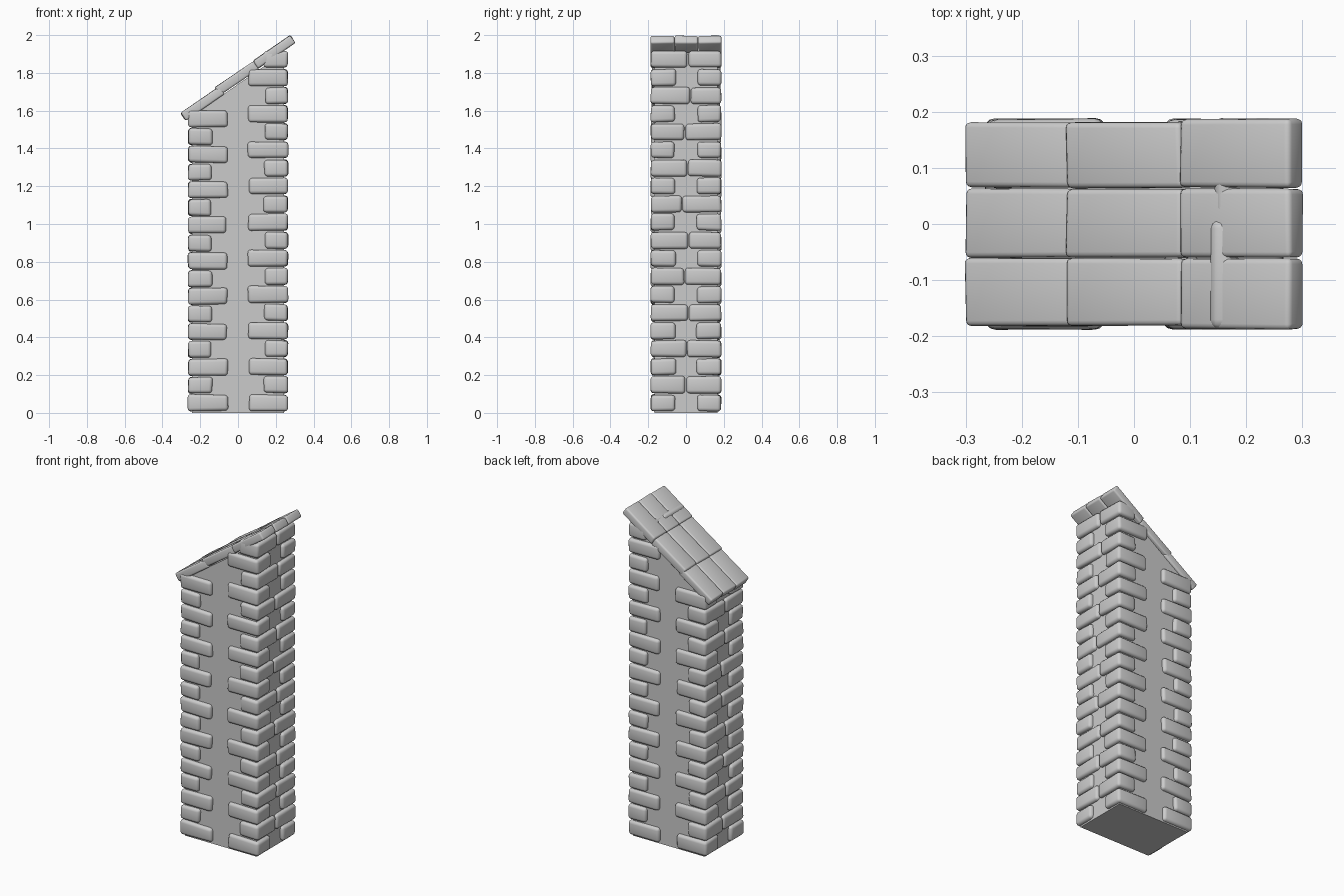
import bpy, bmesh, math, random
from mathutils import Vector, Matrix

if "Cube" in bpy.data.objects:
    bpy.data.objects.remove(bpy.data.objects["Cube"])

random.seed(7)
CORE_X, CORE_Y = 0.243, 0.167
OUT_X, OUT_Y = 0.267, 0.189


def finish(bm, name, bevel=0.0, segments=3):
    """Round the edges, shade and link the part."""
    bmesh.ops.recalc_face_normals(bm, faces=bm.faces[:])
    if bevel:
        bmesh.ops.bevel(bm, geom=bm.edges[:], offset=bevel, segments=segments,
                        profile=0.5, affect='EDGES', clamp_overlap=True)
    mesh = bpy.data.meshes.new(name)
    bm.to_mesh(mesh)
    bm.free()
    ob = bpy.data.objects.new(name, mesh)
    bpy.context.collection.objects.link(ob)
    bpy.context.view_layer.objects.active = ob
    ob.select_set(True)
    if bevel:
        bpy.ops.object.shade_smooth_by_angle(angle=math.radians(40))
    ob.select_set(False)


def add_block(bm, lo, hi, jitter, matrix=Matrix.Identity(4)):
    """Box between two corners, each vertex pulled slightly inward."""
    lo, hi = Vector(lo), Vector(hi)
    mid, size = (lo + hi) / 2, hi - lo
    for v in bmesh.ops.create_cube(bm, size=1.0)['verts']:
        p = Vector([c * s for c, s in zip(v.co, size)])
        p = Vector([c - math.copysign(random.uniform(0, j), c) for c, j in zip(p, jitter)])
        v.co = matrix @ (p + mid)


# Plain wall core with a sloping top
bm = bmesh.new()
profile = [(-CORE_X, 0), (CORE_X, 0), (CORE_X, 1.74 + 0.69 * CORE_X), (-CORE_X, 1.74 - 0.69 * CORE_X)]
face = bm.faces.new([bm.verts.new((x, -CORE_Y, z)) for x, z in profile])
ext = bmesh.ops.extrude_face_region(bm, geom=[face])['geom']
bmesh.ops.translate(bm, vec=(0, 2 * CORE_Y, 0), verts=[g for g in ext if isinstance(g, bmesh.types.BMVert)])
finish(bm, "wall_core")

# Corner stones: long and short faces alternate with each course
for name, sx, courses, pitch in (("corner_stones_left", -1, 17, 0.0940),
                                 ("corner_stones_right", 1, 20, 0.0957)):
    bm = bmesh.new()
    for i in range(courses):
        z0 = 0.006 + i * pitch
        z1 = z0 + 0.094
        joint = random.uniform(-0.025, 0.025)
        for sy in (-1, 1):
            if i % 2 == 0:
                inner_x = 0.052 + random.uniform(-0.004, 0.008)
                inner_y = sy * (0.055 + random.uniform(-0.004, 0.006))
            else:
                inner_x = 0.137 + random.uniform(-0.006, 0.006)
                inner_y = joint
            xs = sorted((sx * inner_x, sx * OUT_X))
            ys = sorted((inner_y, sy * OUT_Y))
            add_block(bm, (xs[0], ys[0], z0), (xs[1], ys[1], z1), (0.006, 0.005, 0.007))
    finish(bm, name, 0.017)

# Roof slabs: three overlapping rows of three, climbing to the right
rows = [("roof_slabs_low", -0.307, 1.587, 0.255, 34.5, 0.183),
        ("roof_slabs_middle", -0.127, 1.722, 0.255, 34.0, 0.183),
        ("roof_slabs_high", 0.076, 1.863, 0.246, 34.7, 0.189)]
for name, x, z, length, angle, half in rows:
    bm = bmesh.new()
    m = Matrix.Translation((x, 0, z)) @ Matrix.Rotation(-math.radians(angle), 4, 'Y')
    for y0, y1 in ((-half, -0.06), (-0.061, 0.064), (0.063, half)):
        add_block(bm, (0, y0, -0.052), (length, y1, 0), (0.005, 0.003, 0.003), m)
    finish(bm, name, 0.010)
